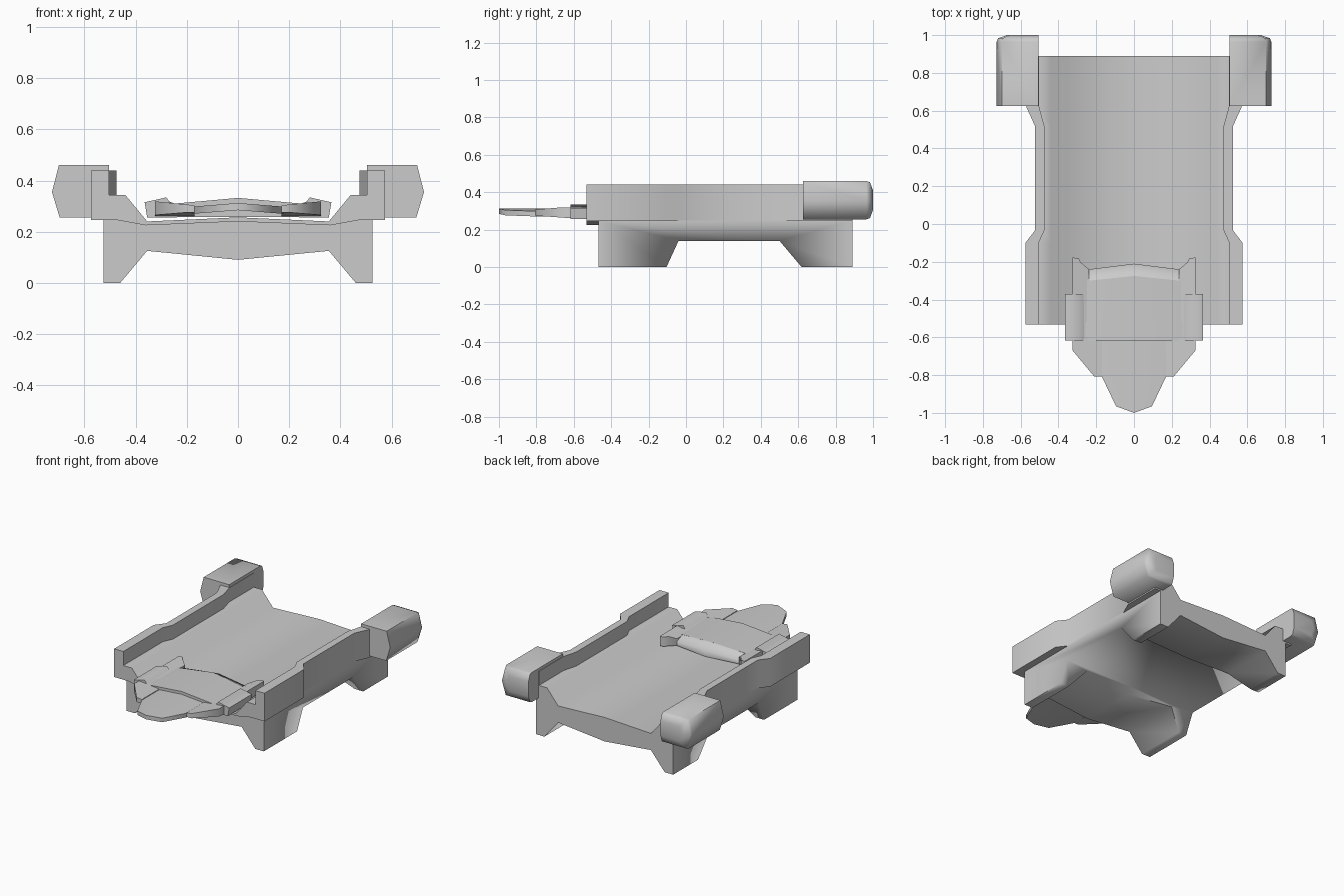
import bpy, bmesh, math

if "Cube" in bpy.data.objects:
    bpy.data.objects.remove(bpy.data.objects["Cube"])


def loft(name, rings, smooth=70):
    """Skin matching rings on the +x half, cap the ends and mirror across x."""
    bm = bmesh.new()
    vs = [[bm.verts.new(p) for p in ring] for ring in rings]
    n = len(rings[0])

    def add_face(verts):
        if any(abs(v.co.x) > 1e-5 for v in verts):   # stay open on the mirror plane
            bm.faces.new(verts)

    for a, b in zip(vs, vs[1:]):
        for i in range(n):
            j = (i + 1) % n
            add_face((a[i], a[j], b[j], b[i]))
    add_face(vs[0][::-1])
    add_face(vs[-1])
    half = bm.verts[:] + bm.edges[:] + bm.faces[:]
    copy = bmesh.ops.duplicate(bm, geom=half)["geom"]
    for v in copy:
        if isinstance(v, bmesh.types.BMVert):
            v.co.x *= -1
    bmesh.ops.remove_doubles(bm, verts=bm.verts, dist=1e-5)
    bmesh.ops.recalc_face_normals(bm, faces=bm.faces)
    mesh = bpy.data.meshes.new(name)
    bm.to_mesh(mesh)
    bm.free()
    obj = bpy.data.objects.new(name, mesh)
    bpy.context.collection.objects.link(obj)
    shade(obj, smooth)
    return obj


def shade(obj, angle):
    bpy.ops.object.select_all(action='DESELECT')
    obj.select_set(True)
    bpy.context.view_layer.objects.active = obj
    bpy.ops.object.shade_smooth_by_angle(angle=math.radians(angle))


def plate(name, outline, top, bottom):
    """Flat plate from a top-view outline with sloped top and bottom."""
    return loft(name, [[(x, y, f(x, y)) for x, y in outline] for f in (bottom, top)])


# Lower body with legs: front profile run along y, then the side gap cut out
body_profile = [(0, .243), (.36, .228), (.47, .248), (.525, .248),
                (.525, 0), (.46, 0), (.355, .125), (0, .09)]
body = loft("lower_body_with_legs",
            [[(x, y, z) for x, z in body_profile] for y in (-.468, .89)])
gap = [(-.171, -.1), (-.104, 0), (-.04, .14), (.5, .14), (.618, 0), (.70, -.1)]
cutter = loft("leg_gap_cutter", [[(x, y, z) for y, z in gap] for x in (0, .8)])
cutter.hide_render = True
cut = body.modifiers.new("leg_gap", 'BOOLEAN')
cut.operation = 'DIFFERENCE'
cut.object = cutter
cut.solver = 'EXACT'
bpy.context.view_layer.objects.active = body
bpy.ops.object.modifier_apply(modifier="leg_gap")
bpy.data.objects.remove(cutter)
shade(body, 91)

# Deck with side rails that step inward along the middle
sections = [(-.532, 0), (-.10, 0), (-.035, .05), (.52, .05), (.62, .005), (.89, .005)]


def deck_ring(y, d):
    inner = .505 - .6 * d
    pts = [(0, .256), (.355, .24), (.44, .343), (inner, .343), (inner, .44),
           (.575 - d, .44), (.575 - d, .245), (.47, .245), (.36, .225), (0, .24)]
    return [(x, y, z) for x, z in pts]


loft("deck_with_rails", [deck_ring(y, d) for y, d in sections], 89)

# Rear corner pods
pod = [(.505, .46), (.70, .46), (.727, .355), (.697, .255), (.505, .255)]


def pod_ring(y, s):
    return [(.505 + (x - .505) * (s + 1) / 2, y, .358 + (z - .358) * s) for x, z in pod]


loft("rear_corner_pods", [pod_ring(.625, 1), pod_ring(.965, 1),
                          pod_ring(.984, .93), pod_ring(1.0, .5)], 75)

# Head: central crown with sloped rear edge
crown = [(0, -.275), (.238, -.30), (.28, -.30), (.28, -.618), (0, -.618)]
plate("head_crown", crown, lambda x, y: .332 - .09 * x, lambda x, y: .257)
loft("head_rear_slope", [
    [(0, -.275, .332), (.238, -.30, .310), (.238, -.30, .257), (0, -.275, .257)],
    [(0, -.21, .300), (.238, -.24, .285), (.238, -.24, .257), (0, -.21, .257)]])

# Head: raised rear horns running along the sides
horns = [(.238, -.24), (.28, -.205), (.295, -.18), (.325, -.178), (.327, -.618), (.238, -.618)]
plate("head_horns", horns, lambda x, y: .305 + .018 * (x > .27), lambda x, y: .257)

# Head: outer side bands
band = [(.238, .306), (.262, .308), (.28, .334), (.365, .315), (.355, .256), (.238, .256)]
loft("head_side_bands", [[(x, y, z) for x, z in band] for y in (-.37, -.618)])

# Head: cheek wings tapering forward
cheek = [(.17, -.60), (.325, -.60), (.325, -.67), (.21, -.808), (.17, -.808)]
plate("head_cheeks", cheek, lambda x, y: .303 + .10 * (x - .17),
      lambda x, y: .26 + .07 * (-.60 - y))

# Head: thin ridged snout
snout = [(0, -.60), (.20, -.60), (.17, -.808), (.095, -.965), (0, -1.0)]
plate("head_snout", snout, lambda x, y: .312 - .08 * x, lambda x, y: .284 - .08 * x)
